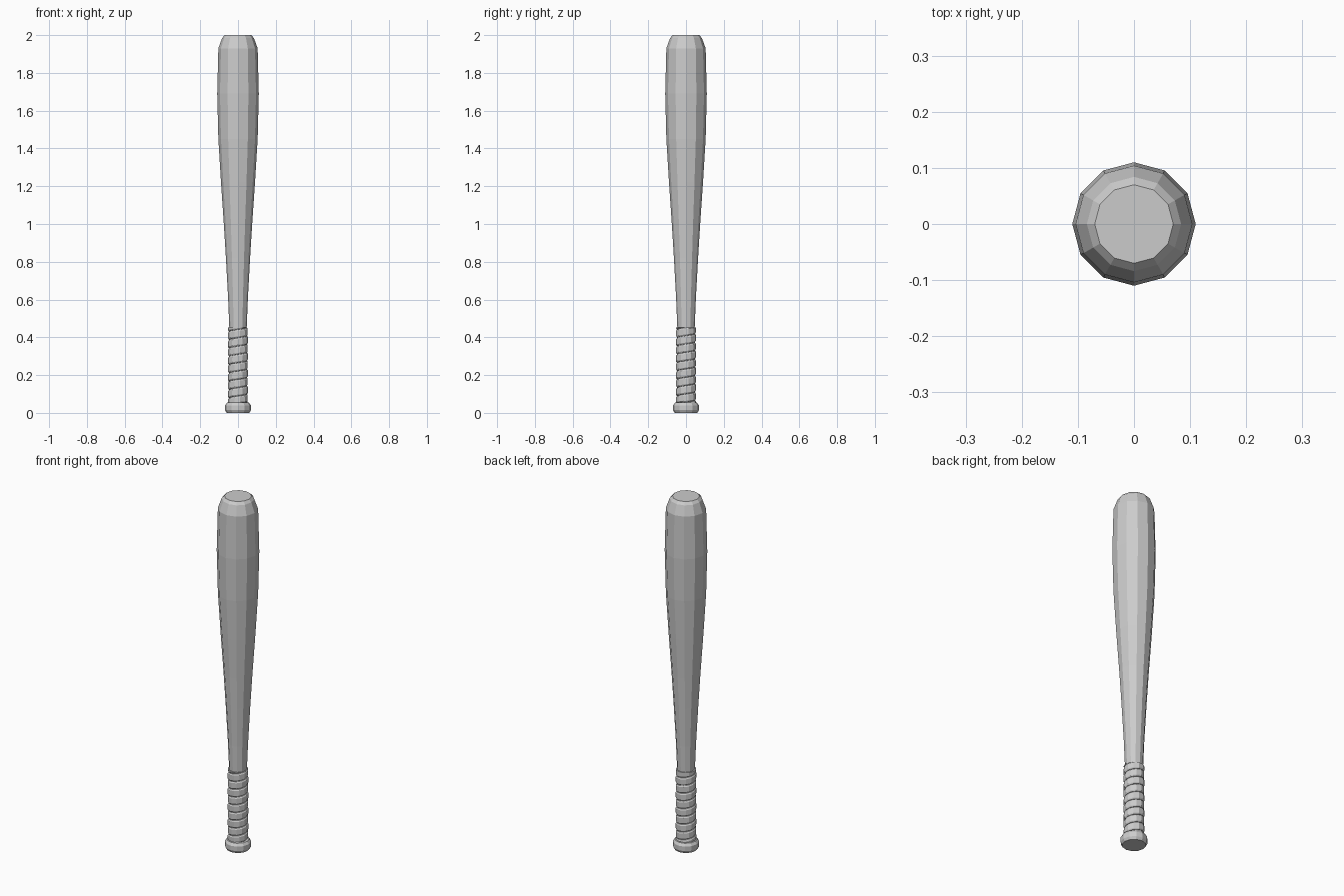
import bpy, bmesh
from math import sin, cos, pi, tau

if "Cube" in bpy.data.objects:
    bpy.data.objects.remove(bpy.data.objects["Cube"])

SIDES = 12


def finish(bm, name):
    bmesh.ops.recalc_face_normals(bm, faces=bm.faces)
    mesh = bpy.data.meshes.new(name)
    bm.to_mesh(mesh)
    bm.free()
    obj = bpy.data.objects.new(name, mesh)
    bpy.context.collection.objects.link(obj)
    return obj


def lathe(name, profile):
    """Spin (radius, z) points into a closed, faceted solid."""
    bm = bmesh.new()
    rings = [[bm.verts.new((r * cos(i * tau / SIDES), r * sin(i * tau / SIDES), z))
              for i in range(SIDES)] for r, z in profile]
    for a, b in zip(rings, rings[1:]):
        for i in range(SIDES):
            j = (i + 1) % SIDES
            bm.faces.new((a[i], a[j], b[j], b[i]))
    bm.faces.new(rings[0])
    bm.faces.new(rings[-1])
    return finish(bm, name)


def spiral_wrap(name, z0, z1, turns, per_turn, section):
    """Sweep a (radius, height) tape section along a helix, trimmed flat at both ends."""
    bm = bmesh.new()
    pitch = (z1 - z0) / (turns - 1)
    steps = round(turns * per_turn)
    rings = []
    for k in range(steps + 1):
        t = k / per_turn
        base = z0 + (t - 1) * pitch
        rings.append([bm.verts.new((r * cos(t * tau), r * sin(t * tau),
                                    min(max(base + h * pitch, z0), z1)))
                      for r, h in section])
    n = len(section)
    for a, b in zip(rings, rings[1:]):
        for i in range(n):
            j = (i + 1) % n
            bm.faces.new((a[i], a[j], b[j], b[i]))
    bm.faces.new(rings[0])
    bm.faces.new(rings[-1])
    bmesh.ops.dissolve_degenerate(bm, dist=1e-5, edges=bm.edges)
    return finish(bm, name)


# Handle, taper and rounded barrel end
lathe("barrel", [(0.044, 0.04), (0.046, 0.45), (0.052, 0.60), (0.064, 0.82),
                 (0.075, 1.00), (0.090, 1.22), (0.104, 1.45), (0.110, 1.69),
                 (0.104, 1.93), (0.084, 1.985), (0.070, 2.0)])

# Knob at the bottom
lathe("knob", [(0.060, 0.0), (0.068, 0.014), (0.068, 0.040),
               (0.058, 0.054), (0.044, 0.056)])

# Grip tape wound round the handle
spiral_wrap("grip_tape", 0.056, 0.452, 10, 11.5,
            [(0.042, 0.0), (0.049, 0.03), (0.053, 0.18),
             (0.053, 0.82), (0.049, 0.97), (0.042, 1.0)])
